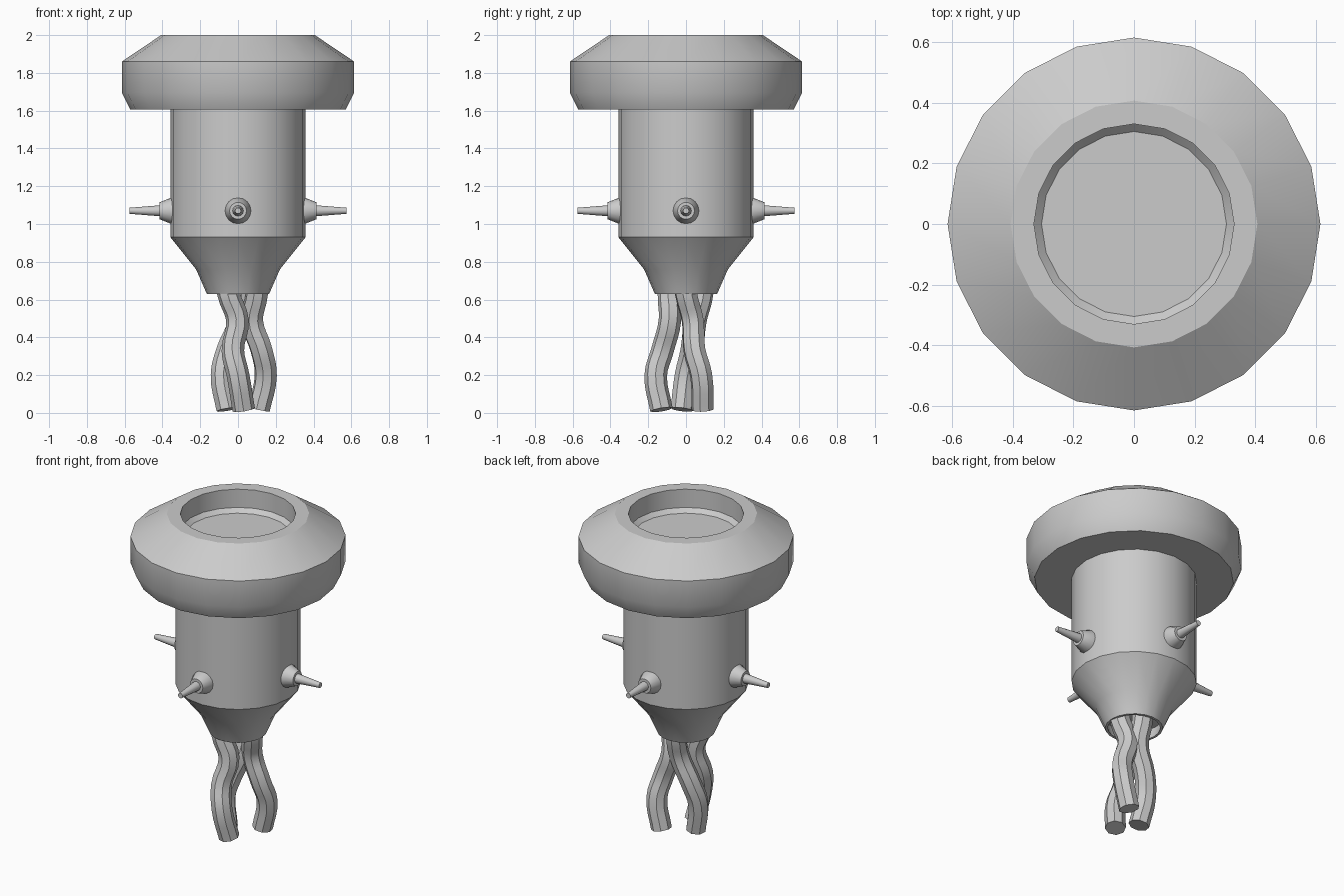
import bpy, bmesh, math
from mathutils import Matrix, Vector

if "Cube" in bpy.data.objects:
    bpy.data.objects.remove(bpy.data.objects["Cube"])


def finish(obj):
    bpy.ops.object.select_all(action='DESELECT')
    obj.select_set(True)
    bpy.context.view_layer.objects.active = obj
    bpy.ops.object.shade_smooth_by_angle(angle=math.radians(30))


def lathe(name, profile, sides, matrix=Matrix()):
    """Revolve (radius, height) points round z; radius 0 closes the end."""
    bm = bmesh.new()
    rings = []
    for r, z in profile:
        if r == 0:
            rings.append([bm.verts.new((0, 0, z))] * sides)
        else:
            rings.append([bm.verts.new((r * math.cos(2 * math.pi * i / sides),
                                        r * math.sin(2 * math.pi * i / sides), z))
                          for i in range(sides)])
    for a, b in zip(rings, rings[1:]):
        for i in range(sides):
            j = (i + 1) % sides
            bm.faces.new(list(dict.fromkeys([a[i], a[j], b[j], b[i]])))
    bmesh.ops.recalc_face_normals(bm, faces=bm.faces)
    bm.transform(matrix)
    mesh = bpy.data.meshes.new(name)
    bm.to_mesh(mesh)
    bm.free()
    obj = bpy.data.objects.new(name, mesh)
    bpy.context.collection.objects.link(obj)
    finish(obj)
    return obj


def cable(name, points, radius):
    """Round bent tube through the points, with closed ends."""
    cu = bpy.data.curves.new(name, 'CURVE')
    cu.dimensions = '3D'
    cu.bevel_depth = radius
    cu.bevel_resolution = 2
    cu.resolution_u = 4
    cu.use_fill_caps = True
    sp = cu.splines.new('BEZIER')
    sp.bezier_points.add(len(points) - 1)
    for bp, p in zip(sp.bezier_points, points):
        bp.co = p
        bp.handle_left_type = bp.handle_right_type = 'AUTO'
    obj = bpy.data.objects.new(name, cu)
    bpy.context.collection.objects.link(obj)
    bpy.ops.object.select_all(action='DESELECT')
    obj.select_set(True)
    bpy.context.view_layer.objects.active = obj
    bpy.ops.object.convert(target='MESH')
    finish(bpy.context.view_layer.objects.active)


# Wide head with a recessed top
lathe("head", [(0, 1.605), (0.57, 1.605), (0.615, 1.695), (0.615, 1.86), (0.407, 2.0),
               (0.33, 2.0), (0.33, 1.885), (0.305, 1.86), (0, 1.86)], 20)

# Barrel, tapering to a socket that is hollow underneath
lathe("body", [(0, 1.62), (0.358, 1.62), (0.358, 0.93), (0.222, 0.76), (0.165, 0.63),
               (0.15, 0.63), (0.165, 0.70), (0, 0.70)], 20)

# Four side spikes, each with a collar
for i in range(4):
    m = (Matrix.Translation((0, 0, 1.07)) @ Matrix.Rotation(i * math.pi / 2, 4, 'Z')
         @ Matrix.Rotation(math.pi / 2, 4, 'Y'))
    lathe(f"collar_{i + 1}", [(0, 0.33), (0.069, 0.33), (0.069, 0.355),
                              (0.045, 0.415), (0, 0.415)], 16, m)
    lathe(f"spike_{i + 1}", [(0, 0.40), (0.03, 0.40), (0.016, 0.575), (0, 0.575)], 12, m)

# Three twisting cables hanging from the socket
cable("cable_front", [(0.03, -0.13, 0.017), (0.0, -0.16, 0.2), (-0.027, -0.125, 0.33),
                      (-0.003, -0.085, 0.49), (-0.05, -0.09, 0.63), (-0.06, -0.08, 0.71)], 0.06)
cable("cable_right", [(0.11, 0.088, 0.018), (0.147, 0.08, 0.2), (0.125, 0.045, 0.33),
                      (0.075, 0.035, 0.49), (0.1, 0.0, 0.63), (0.1, -0.01, 0.71)], 0.06)
cable("cable_left", [(-0.055, -0.022, 0.018), (-0.085, 0.0, 0.2), (-0.055, 0.03, 0.33),
                     (0.01, 0.05, 0.49), (0.01, 0.085, 0.63), (0.01, 0.085, 0.71)], 0.06)
